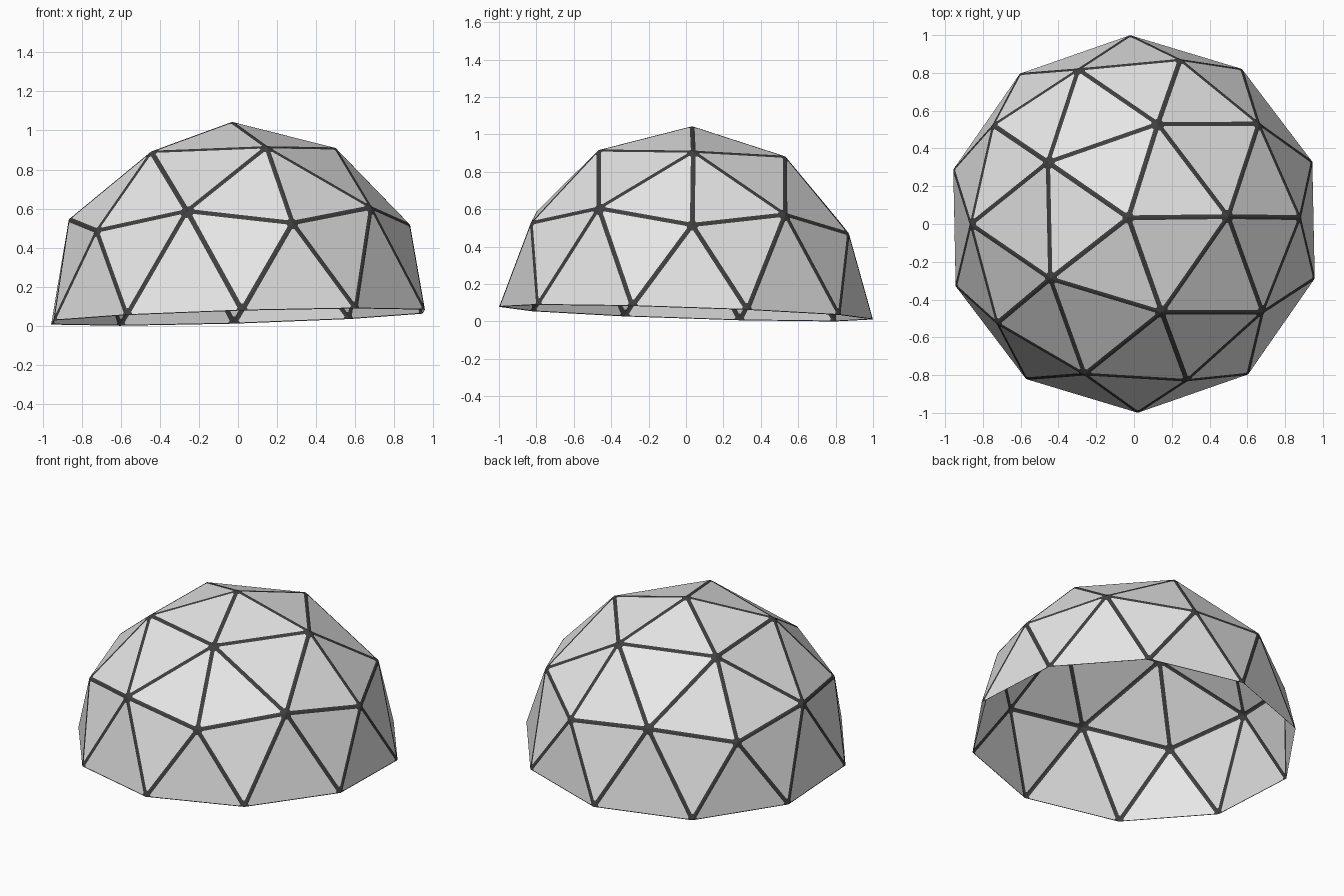
import bpy, bmesh, math
from mathutils import Vector, Matrix

if "Cube" in bpy.data.objects:
    bpy.data.objects.remove(bpy.data.objects["Cube"])

STRUT = 0.013    # half width of a strut
RIM = 0.005      # narrow band along the open rim
HUB = 0.022      # corner cut that widens the joints


def material(name, value):
    m = bpy.data.materials.new(name)
    m.diffuse_color = (value, value, value, 1)
    m.use_nodes = True
    m.node_tree.nodes["Principled BSDF"].inputs["Base Color"].default_value = m.diffuse_color
    return m


def make_object(name, polys, mat):
    bm = bmesh.new()
    for pts in polys:
        bm.faces.new([bm.verts.new(p) for p in pts])
    bmesh.ops.remove_doubles(bm, verts=bm.verts, dist=1e-5)
    me = bpy.data.meshes.new(name)
    bm.to_mesh(me)
    bm.free()
    me.materials.append(mat)
    ob = bpy.data.objects.new(name, me)
    bpy.context.collection.objects.link(ob)
    return ob


# Half of a two-frequency geodesic sphere, leaning slightly
base = bmesh.new()
bmesh.ops.create_icosphere(base, subdivisions=2, radius=1.0)
lower = [f for f in base.faces if f.calc_center_median().z < 0]
bmesh.ops.delete(base, geom=lower, context='FACES')
tilt = Vector((0, 0, 1)).rotation_difference(Vector((-0.03, 0.033, 1))).to_matrix().to_4x4()
base.transform(tilt @ Matrix.Rotation(math.radians(1.2), 4, 'Z'))
drop = min(v.co.z for v in base.verts)
base.transform(Matrix.Translation((0, 0, -drop)))

panels, struts, hubs = [], [], []
for f in base.faces:
    loops = list(f.loops)
    v = [l.vert.co.copy() for l in loops]
    area = f.calc_area()
    # barycentric inset for the edge opposite each corner
    lam = []
    for k in range(3):
        e = loops[(k + 1) % 3].edge
        width = RIM if e.is_boundary else STRUT
        lam.append(width * e.calc_length() / (2 * area))
    inner = []
    for k in range(3):
        a, b = (k + 1) % 3, (k + 2) % 3
        inner.append(v[k] * (1 - lam[a] - lam[b]) + v[a] * lam[a] + v[b] * lam[b])
    cut = lambda k, j: inner[k].lerp(inner[j], HUB)
    outline = []
    for k in range(3):
        n, p = (k + 1) % 3, (k + 2) % 3
        outline += [cut(k, p), cut(k, n)]
        struts.append([v[k], v[n], cut(n, k), cut(k, n)])
        hubs.append([v[k], cut(k, n), cut(k, p)])
    panels.append(outline)
base.free()

light = material("light grey panel", 0.8)
dark = material("dark grey frame", 0.05)
make_object("dome_panels", panels, light)
make_object("dome_struts", struts, dark)
make_object("dome_joints", hubs, dark)
